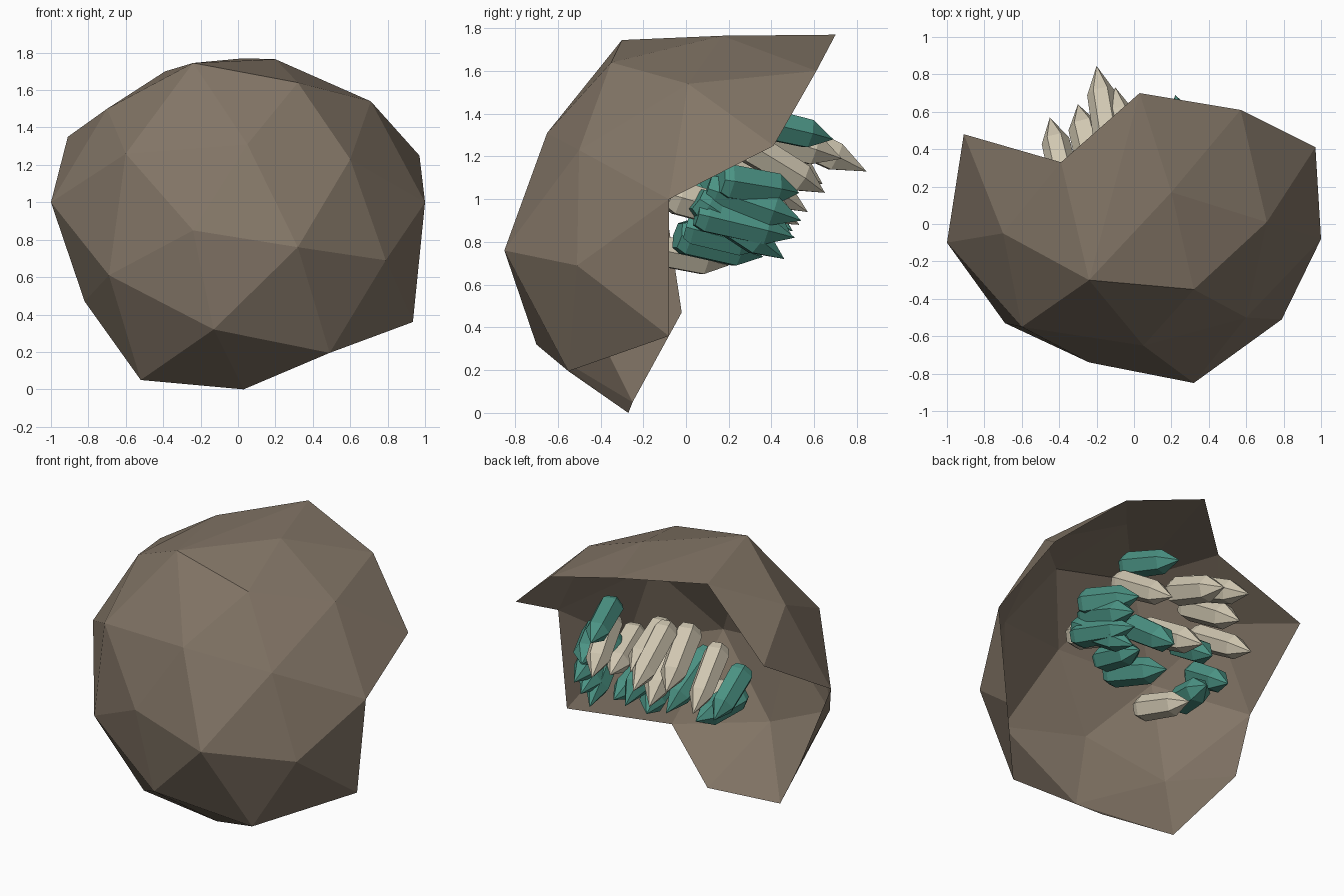
import bpy, bmesh, math
from mathutils import Vector

if "Cube" in bpy.data.objects:
    bpy.data.objects.remove(bpy.data.objects["Cube"])


def material(name, rgb):
    m = bpy.data.materials.new(name)
    m.diffuse_color = (*rgb, 1)
    m.use_nodes = True
    m.node_tree.nodes["Principled BSDF"].inputs["Base Color"].default_value = m.diffuse_color
    return m


ROCK = material("brown rock", (0.225, 0.178, 0.133))
TEAL = material("teal crystal", (0.07, 0.29, 0.23))
CREAM = material("cream crystal", (0.63, 0.57, 0.44))


def finish(bm, name, mat):
    me = bpy.data.meshes.new(name)
    bm.to_mesh(me)
    bm.free()
    me.materials.append(mat)
    ob = bpy.data.objects.new(name, me)
    bpy.context.collection.objects.link(ob)
    return ob


# Rock shell: hull of the corners, with the faces spanning the broken rim removed
body = [(-.24, -.30, 1.745), (.32, -.35, 1.64), (.71, .01, 1.54), (.20, .17, 1.765),
        (.79, -.51, .69), (.32, -.85, .76), (-.24, -.74, .85), (-.69, -.53, .61),
        (-.60, -.55, 1.26), (.60, -.50, 1.23), (.05, -.65, 1.31), (-.70, -.05, 1.50),
        (-.13, -.70, .32)]
rim = [(.03, .70, 1.77), (.57, .61, 1.60), (.97, .41, 1.25), (1.0, -.08, 1.0),
       (.935, -.08, .36), (.49, -.55, .195), (.03, -.27, .0), (-.52, -.25, .05),
       (-.82, -.02, .47), (-1.0, -.10, 1.0), (-.91, .48, 1.35), (-.39, .33, 1.70)]
bm = bmesh.new()
for p in body:
    bm.verts.new(p)
rim_verts = {bm.verts.new(p) for p in rim}
bmesh.ops.convex_hull(bm, input=bm.verts[:])
opening = [f for f in bm.faces if all(v in rim_verts for v in f.verts)]
bmesh.ops.delete(bm, geom=opening, context='FACES')
finish(bm, "rock_shell", ROCK)


# Crystals: six-sided prisms with a tapered foot and a pointed tip
def crystal(name, mat, tip, foot, radius):
    axis = Vector(tip) - Vector(foot)
    bm = bmesh.new()
    rings = []
    for t, s in ((0, .75), (.1, 1), (.7, .92)):
        rings.append([bm.verts.new((s * radius * math.cos(i * math.pi / 3),
                                    s * radius * math.sin(i * math.pi / 3),
                                    t * axis.length)) for i in range(6)])
    point = bm.verts.new((0, 0, axis.length))
    bm.faces.new(rings[0][::-1])
    for i in range(6):
        j = (i + 1) % 6
        for a, b in zip(rings, rings[1:]):
            bm.faces.new((a[i], a[j], b[j], b[i]))
        bm.faces.new((rings[-1][i], rings[-1][j], point))
    ob = finish(bm, name, mat)
    ob.rotation_euler = axis.to_track_quat('Z', 'Y').to_euler()
    ob.location = foot


# tip and foot of each crystal
teal = [((.22, .69, 1.28), (.33, .30, 1.37)), ((.40, .53, 1.03), (.54, .16, 1.09)),
        ((.39, .46, .72), (.49, .05, 1.0)), ((.45, .54, .90), (.47, .10, 1.05)),
        ((.42, .51, .82), (.50, .05, .93)), ((.04, .36, .73), (.17, -.04, .83)),
        ((.27, .38, .77), (.27, 0, .87)), ((.10, .50, .82), (.10, .10, 1.12)),
        ((-.45, .35, .815), (-.44, .02, 1.03)), ((-.30, .33, .76), (-.38, -.04, .83)),
        ((-.20, .50, .85), (-.25, .10, 1.13))]
cream = [((-.20, .845, 1.13), (-.12, .36, 1.36)), ((-.10, .73, 1.19), (-.05, .30, 1.33)),
         ((.24, .65, 1.03), (.36, .27, 1.26)), ((-.30, .64, 1.07), (-.20, .24, 1.32)),
         ((-.45, .57, .94), (-.35, .15, 1.2)), ((-.10, .53, .88), (.01, .10, 1.13)),
         ((-.27, .20, .69), (-.18, -.17, .77)), ((.33, .33, .90), (.42, -.08, 1.02))]
for label, mat, items in (("teal_crystal", TEAL, teal), ("cream_crystal", CREAM, cream)):
    for k, (tip, foot) in enumerate(items):
        crystal(f"{label}_{k + 1}", mat, tip, foot, .09 if k % 2 else .082)
